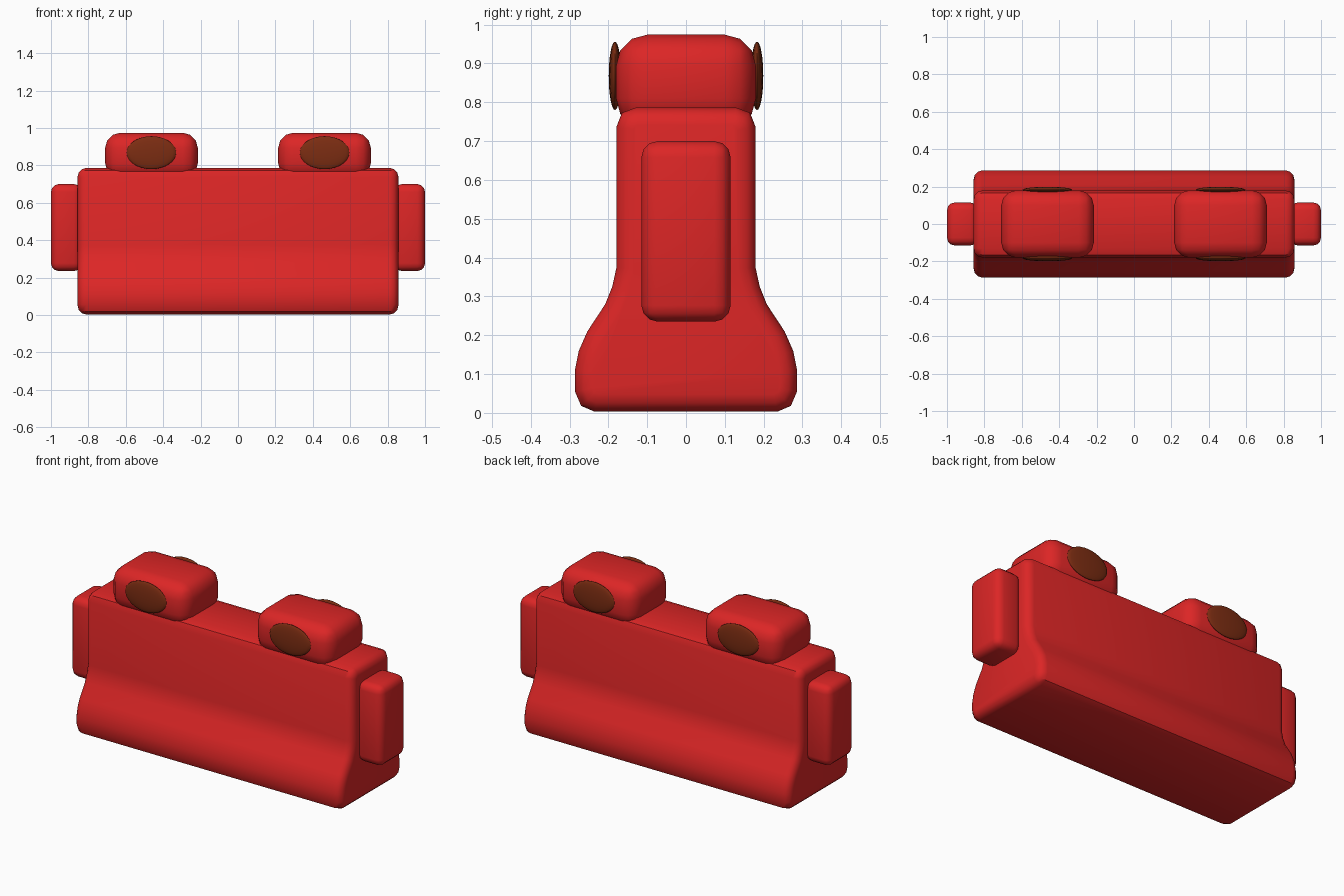
import bpy, bmesh, math
from mathutils import Vector

cube = bpy.data.objects.get("Cube")
if cube:
    bpy.data.objects.remove(cube, do_unlink=True)


def material(name, rgb):
    m = bpy.data.materials.new(name)
    m.use_nodes = True
    col = (*rgb, 1)
    m.diffuse_color = col
    m.node_tree.nodes["Principled BSDF"].inputs["Base Color"].default_value = col
    return m


RED = material("barrier red", (0.716, 0.019, 0.019))
BROWN = material("lamp brown", (0.202, 0.026, 0.006))


def add_object(name, bm, mat, angle):
    bmesh.ops.recalc_face_normals(bm, faces=bm.faces)
    mesh = bpy.data.meshes.new(name)
    bm.to_mesh(mesh)
    bm.free()
    mesh.materials.append(mat)
    ob = bpy.data.objects.new(name, mesh)
    bpy.context.collection.objects.link(ob)
    bpy.ops.object.select_all(action='DESELECT')
    ob.select_set(True)
    bpy.context.view_layer.objects.active = ob
    bpy.ops.object.shade_smooth_by_angle(angle=math.radians(angle))
    return ob


def rounded_box(name, lo, hi, radius, segments=3):
    lo, hi = Vector(lo), Vector(hi)
    bm = bmesh.new()
    bmesh.ops.create_cube(bm, size=1)
    for v in bm.verts:
        v.co = (lo + hi) / 2 + v.co * (hi - lo)
    bmesh.ops.bevel(bm, geom=bm.edges[:], offset=radius, segments=segments,
                    profile=0.5, affect='EDGES')
    add_object(name, bm, RED, 40)


# Barrier body: flared cross-section lofted along x with rounded ends
half = [(0.235, 0.003), (0.27, 0.018), (0.286, 0.055), (0.286, 0.11),
        (0.276, 0.16), (0.254, 0.21), (0.208, 0.28), (0.19, 0.325),
        (0.179, 0.375), (0.179, 0.737), (0.165, 0.773), (0.13, 0.786)]
profile = [Vector(p) for p in half] + [Vector((-y, z)) for y, z in reversed(half)]


def inset(points, d):
    # move every corner inward along its mitred normal
    result = []
    for i, p in enumerate(points):
        a = (p - points[i - 1]).normalized()
        b = (points[(i + 1) % len(points)] - p).normalized()
        na, nb = Vector((-a.y, a.x)), Vector((-b.y, b.x))
        result.append(p + (na + nb) * d / (1 + na.dot(nb)))
    return result


HALF_LEN, R = 0.857, 0.045
arc = [math.radians(a) for a in (0, 30, 60, 90)]
ends = [(HALF_LEN - R + R * math.cos(a), R - R * math.sin(a)) for a in arc]
stations = ends + [(-x, d) for x, d in reversed(ends)]
bm = bmesh.new()
rings = [[bm.verts.new((x, p.x, p.y)) for p in inset(profile, d)]
         for x, d in stations]
for r, s in zip(rings, rings[1:]):
    for i in range(len(r)):
        j = (i + 1) % len(r)
        bm.faces.new((r[i], r[j], s[j], s[i]))
bm.faces.new(rings[0])
bm.faces.new(rings[-1])
add_object("barrier_body", bm, RED, 40)

for side, sx in (("left", 1), ("right", -1)):
    # End connector block
    xs = sorted((sx * 0.835, sx * 1.0))
    rounded_box(side + "_connector", (xs[0], -0.115, 0.235),
                (xs[1], 0.115, 0.70), 0.042)
    # Lamp housing on the top edge
    xs = sorted((sx * 0.215, sx * 0.71))
    rounded_box(side + "_lamp_housing", (xs[0], -0.18, 0.73),
                (xs[1], 0.18, 0.974), 0.08)
    # Flattened lenses front and back
    for face, sy in (("front", -1), ("back", 1)):
        bm = bmesh.new()
        bmesh.ops.create_uvsphere(bm, u_segments=24, v_segments=16, radius=1)
        for v in bm.verts:
            x, y, z = v.co
            v.co = (sx * 0.463 + x * 0.132, sy * 0.183 + y * 0.016, 0.868 + z * 0.088)
        add_object(f"{side}_{face}_lens", bm, BROWN, 60)
